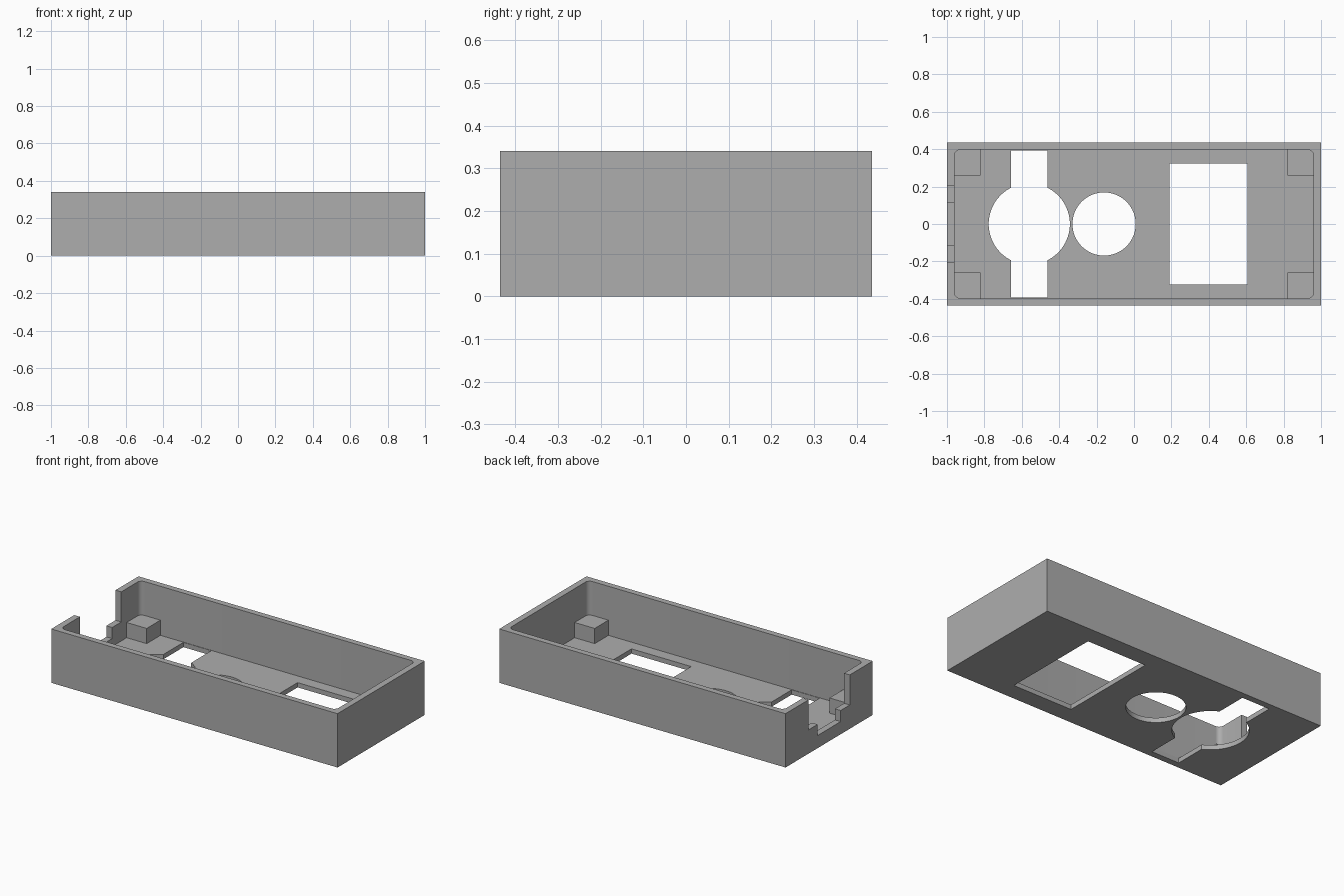
import bpy, bmesh, math

if "Cube" in bpy.data.objects:
    bpy.data.objects.remove(bpy.data.objects["Cube"], do_unlink=True)

L, W, H = 1.0, 0.435, 0.34          # half length, half width, height
IN_X, IN_Y, FLOOR = 0.96, 0.397, 0.03

grey = bpy.data.materials.new("Plain grey")
grey.use_nodes = True
colour = (0.42, 0.42, 0.42, 1)
grey.diffuse_color = colour
grey.node_tree.nodes["Principled BSDF"].inputs["Base Color"].default_value = colour


def prism(name, outline, z0, z1):
    """Extrude a closed outline from z0 to z1."""
    bm = bmesh.new()
    face = bm.faces.new([bm.verts.new((x, y, z0)) for x, y in outline])
    up = bmesh.ops.extrude_face_region(bm, geom=[face])["geom"]
    bmesh.ops.translate(bm, vec=(0, 0, z1 - z0),
                        verts=[v for v in up if isinstance(v, bmesh.types.BMVert)])
    bmesh.ops.recalc_face_normals(bm, faces=bm.faces)
    mesh = bpy.data.meshes.new(name)
    bm.to_mesh(mesh)
    bm.free()
    mesh.materials.append(grey)
    obj = bpy.data.objects.new(name, mesh)
    bpy.context.collection.objects.link(obj)
    return obj


def rect(x0, x1, y0, y1):
    return [(x0, y0), (x1, y0), (x1, y1), (x0, y1)]


def arc(cx, cy, r, start, end, steps):
    angles = [start + (end - start) * i / steps for i in range(steps + 1)]
    return [(cx + r * math.cos(a), cy + r * math.sin(a)) for a in angles]


def rounded(hx, hy, r):
    pts = []
    for i, (sx, sy) in enumerate([(1, 1), (-1, 1), (-1, -1), (1, -1)]):
        a = i * math.pi / 2
        pts += arc(sx * (hx - r), sy * (hy - r), r, a, a + math.pi / 2, 8)
    return pts


# Round opening with a slot reaching both long walls, as one outline
hole_x, hole_r, slot, slot_y = -0.56, 0.217, 0.0975, 0.394
a = math.acos(slot / hole_r)
keyhole = (arc(hole_x, 0, hole_r, -a, a, 32)
           + [(hole_x + slot, slot_y), (hole_x - slot, slot_y)]
           + arc(hole_x, 0, hole_r, math.pi - a, math.pi + a, 32)
           + [(hole_x - slot, -slot_y), (hole_x + slot, -slot_y)])

# Open tray with its cavity, floor openings and stepped end notch
tray = prism("tray", rect(-L, L, -W, W), 0, H)
cutters = [
    prism("cavity_cutter", rounded(IN_X, IN_Y, 0.03), FLOOR, H + 0.1),
    prism("slotted_hole_cutter", keyhole, -0.1, 0.1),
    prism("round_hole_cutter", arc(-0.16, 0, 0.169, 0, math.tau * 63 / 64, 63), -0.1, 0.1),
    prism("window_cutter", rect(0.19, 0.607, -0.323, 0.323), -0.1, 0.1),
    prism("wide_notch_cutter", rect(-1.1, -0.9, -0.206, 0.206), 0.15, H + 0.1),
    prism("narrow_notch_cutter", rect(-1.1, -0.9, -0.115, 0.115), 0.08, H + 0.1),
]
bpy.context.view_layer.objects.active = tray
for cutter in cutters:
    mod = tray.modifiers.new(cutter.name, "BOOLEAN")
    mod.operation, mod.solver, mod.object = "DIFFERENCE", "EXACT", cutter
    bpy.ops.object.modifier_apply(modifier=mod.name)
    bpy.data.objects.remove(cutter, do_unlink=True)

# Square support posts in the four inner corners
for sx, side in ((-1, "right"), (1, "left")):
    for sy, end in ((-1, "front"), (1, "back")):
        xs = sorted((sx * 0.82, sx * (IN_X + 0.01)))
        ys = sorted((sy * 0.26, sy * (IN_Y + 0.01)))
        prism(f"{end}_{side}_post", rect(*xs, *ys), FLOOR - 0.01, 0.126)

# Smooth the curved walls, keep the edges sharp
bpy.ops.object.select_all(action="DESELECT")
tray.select_set(True)
bpy.ops.object.shade_smooth_by_angle(angle=math.radians(30))
